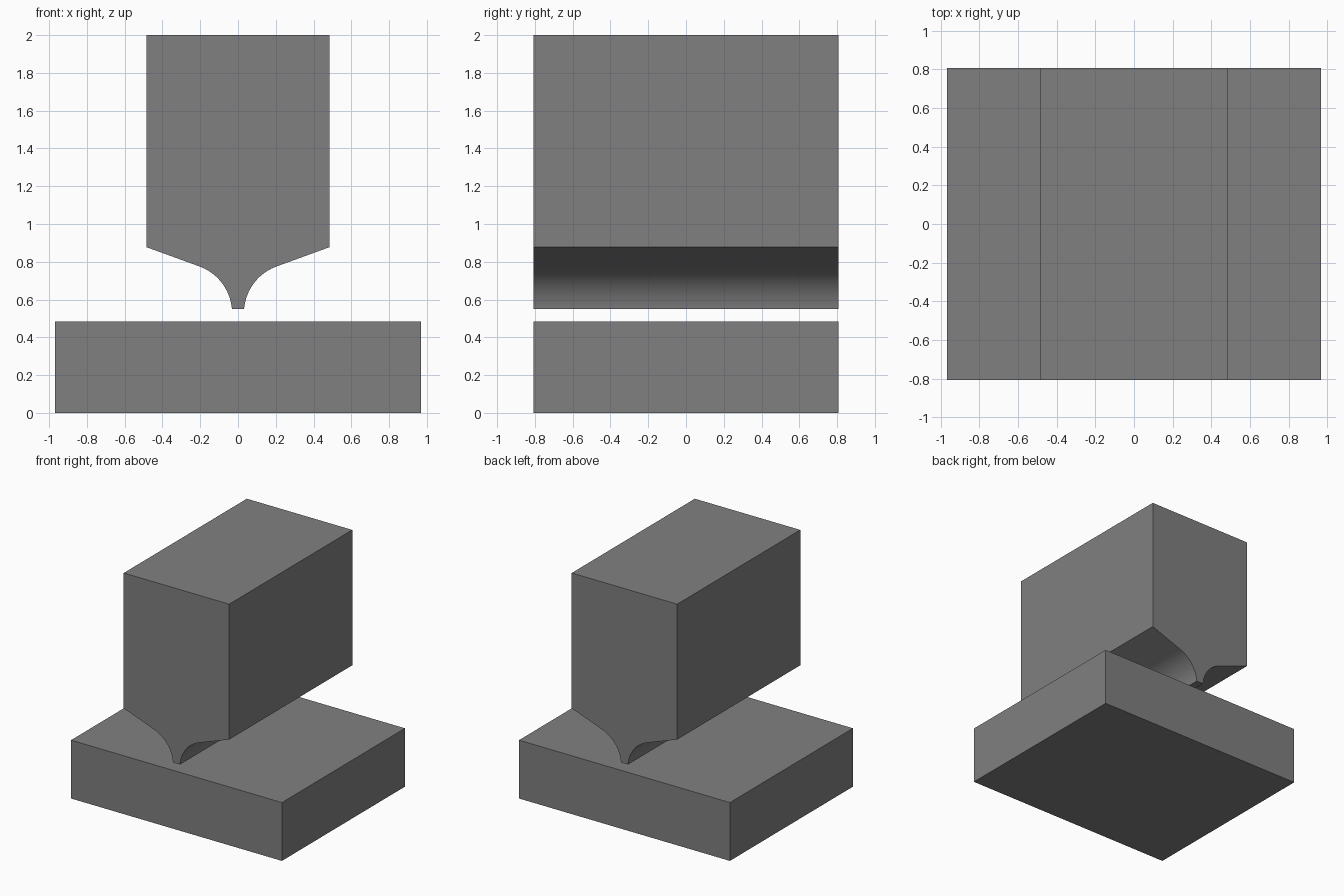
import bpy, bmesh, math

if "Cube" in bpy.data.objects:
    bpy.data.objects.remove(bpy.data.objects["Cube"])

U = 2 / 31            # drawing unit: overall height is 31 units
HALF_DEPTH = 12.5 * U

steel = bpy.data.materials.new("grey steel")
steel.diffuse_color = (0.216, 0.216, 0.216, 1)
steel.use_nodes = True
steel.node_tree.nodes["Principled BSDF"].inputs["Base Color"].default_value = steel.diffuse_color


def extrude_profile(name, pts):
    """Prism along y from a counter-clockwise x/z outline."""
    bm = bmesh.new()
    front = [bm.verts.new((x, -HALF_DEPTH, z)) for x, z in pts]
    back = [bm.verts.new((x, HALF_DEPTH, z)) for x, z in pts]
    bm.faces.new(front)
    bm.faces.new(back[::-1])
    n = len(pts)
    for i in range(n):
        j = (i + 1) % n
        f = bm.faces.new((front[i], back[i], back[j], front[j]))
        # only the short strips of the concave fillet are smooth
        f.smooth = (front[i].co - front[j].co).length < 0.02
    bmesh.ops.recalc_face_normals(bm, faces=bm.faces)
    me = bpy.data.meshes.new(name)
    bm.to_mesh(me)
    bm.free()
    me.materials.append(steel)
    ob = bpy.data.objects.new(name, me)
    bpy.context.collection.objects.link(ob)
    # keep the end-cap edges crisp
    bpy.context.view_layer.objects.active = ob
    return ob


# Base slab
w, h = 15 * U, 7.5 * U
extrude_profile("base_block", [(-w, 0), (w, 0), (w, h), (-w, h)])

# Upper tool: narrow tip, concave fillet, 20 degree shoulder, tall block
tip_z, tip_x, half_w, top_z = 0.549, 0.0323, 7.5 * U, 2.0
cx, cz, r = 0.2936, 0.529, 0.262
a0 = 180 - math.degrees(math.asin((tip_z - cz) / r))
N = 28
right = []
for i in range(N + 1):
    a = math.radians(a0 + (110 - a0) * i / N)
    right.append((cx + r * math.cos(a), cz + r * math.sin(a)))
right[0] = (tip_x, tip_z)
ex, ez = right[-1]
right.append((half_w, ez + (half_w - ex) * math.tan(math.radians(20))))
right.append((half_w, top_z))
left = [(-x, z) for x, z in reversed(right)]
extrude_profile("upper_tool", right + left)
